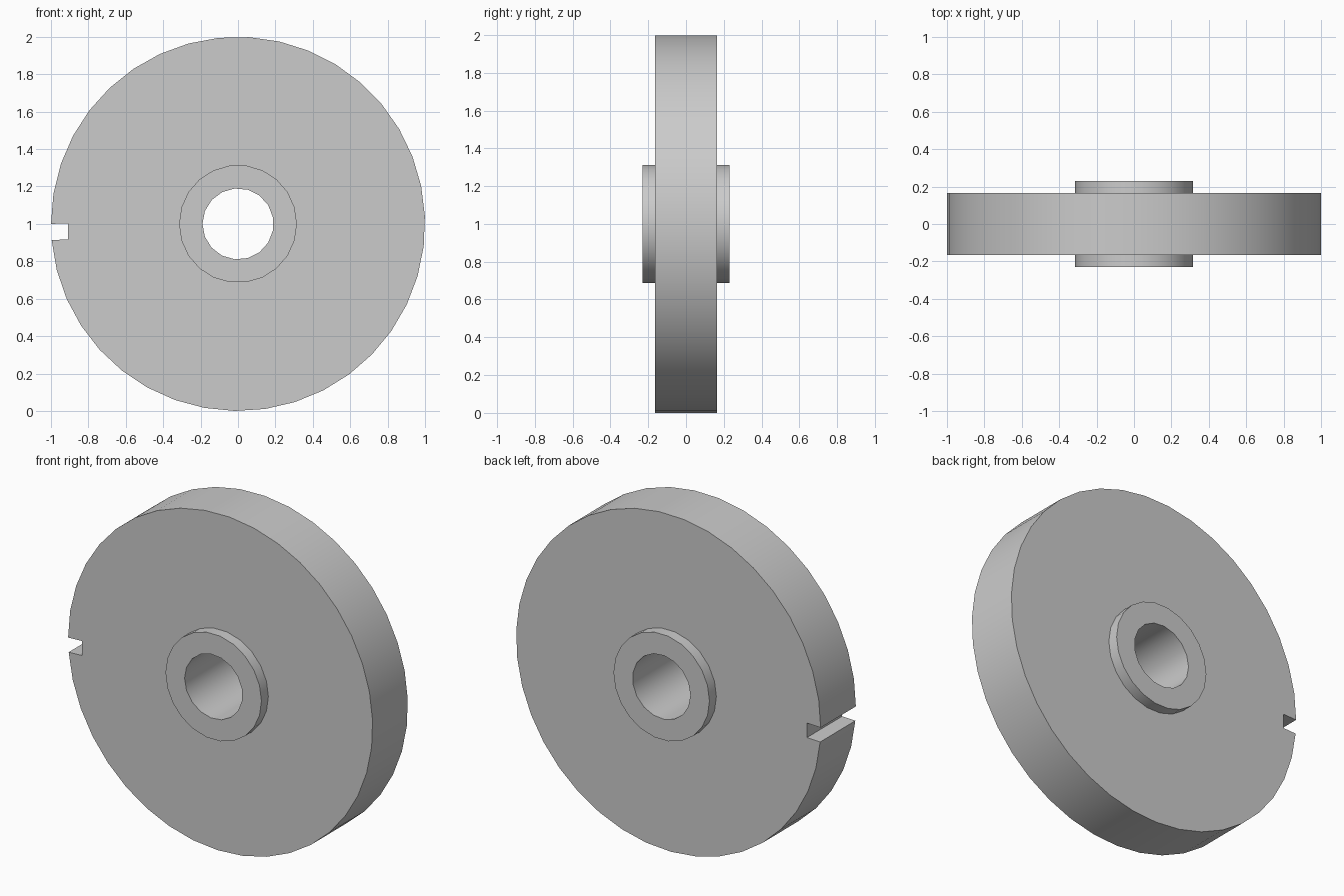
import bpy, bmesh
from math import cos, sin, radians

cube = bpy.data.objects.get("Cube")
if cube:
    bpy.data.objects.remove(cube)

CENTRE_Z = 1.0
RIM_R, HUB_R, BORE_R = 1.0, 0.315, 0.19
DISC_HALF, HUB_HALF = 0.165, 0.23
NOTCH_ANGLE = 4.95      # degrees of rim removed below the -x point
NOTCH_X = -0.91

grey = bpy.data.materials.new("plain_grey")
grey.use_nodes = True
colour = (0.6, 0.6, 0.6, 1)
grey.diffuse_color = colour
grey.node_tree.nodes["Principled BSDF"].inputs["Base Color"].default_value = colour


def arc(radius, start, sweep, steps, closed):
    """Points in the x-z plane along an arc."""
    count = steps if closed else steps + 1
    angles = [radians(start + sweep * i / steps) for i in range(count)]
    return [(radius * cos(a), radius * sin(a)) for a in angles]


bm = bmesh.new()


def loop(points, y):
    verts = [bm.verts.new((x, y, CENTRE_Z + z)) for x, z in points]
    edges = [bm.edges.new((v, verts[i - 1])) for i, v in enumerate(verts)]
    return verts, edges


def wall(a, b):
    for i in range(len(a[0])):
        bm.faces.new((a[0][i - 1], a[0][i], b[0][i], b[0][i - 1]))


def ring_face(outer, inner):
    bmesh.ops.triangle_fill(bm, edges=outer[1] + inner[1], use_beauty=True)


# Rim outline with the notch cut into its -x edge
rim = arc(RIM_R, 180, NOTCH_ANGLE - 360, 38, False)
rim += [(NOTCH_X, -0.083), (NOTCH_X, 0.003)]
hub = arc(HUB_R, 180, -360, 22, True)
bore = arc(BORE_R, 180, -360, 17, True)

# Disc, raised hub and bore, front and back
rims, hub_ends, bores = [], [], []
for side in (-1, 1):
    rims.append(loop(rim, side * DISC_HALF))
    hub_base = loop(hub, side * DISC_HALF)
    hub_ends.append(loop(hub, side * HUB_HALF))
    bores.append(loop(bore, side * HUB_HALF))
    ring_face(rims[-1], hub_base)
    wall(hub_base, hub_ends[-1])
    ring_face(hub_ends[-1], bores[-1])
wall(*rims)
wall(*bores)
bmesh.ops.recalc_face_normals(bm, faces=bm.faces)

mesh = bpy.data.meshes.new("notched_disc")
bm.to_mesh(mesh)
bm.free()
mesh.materials.append(grey)
disc = bpy.data.objects.new("notched_disc", mesh)
bpy.context.collection.objects.link(disc)

bpy.ops.object.select_all(action="DESELECT")
disc.select_set(True)
bpy.context.view_layer.objects.active = disc
bpy.ops.object.shade_smooth_by_angle(angle=radians(35))
